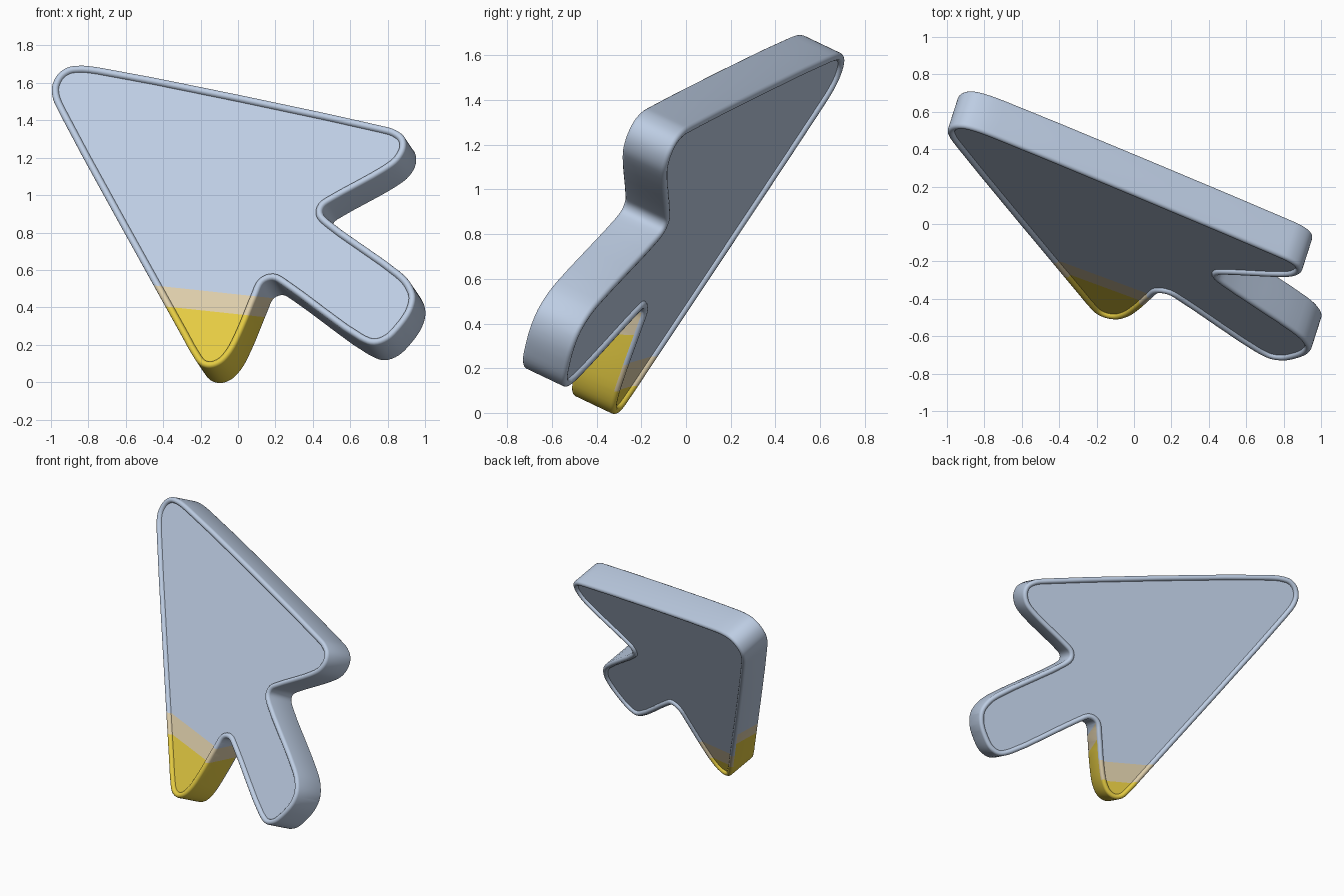
import bpy, bmesh, math
from mathutils import Vector

if "Cube" in bpy.data.objects:
    bpy.data.objects.remove(bpy.data.objects["Cube"])

# Outline of the pointer's front rim as (x, z), clockwise from the upper left tip
OUTLINE = [(-.952, 1.433), (-.99, 1.52), (-.993, 1.58), (-.963, 1.642), (-.91, 1.68),
           (-.845, 1.69), (-.738, 1.68), (.76, 1.371), (.845, 1.346), (.893, 1.305),
           (.898, 1.246), (.862, 1.18), (.79, 1.124), (.51, .968), (.462, .935),
           (.453, .905), (.485, .866), (.87, .587), (.925, .526), (.95, .455),
           (.931, .374), (.872, .287), (.805, .222), (.73, .196), (.65, .222),
           (.25, .508), (.185, .544), (.138, .527), (.105, .458), (.03, .275),
           (-.03, .157), (-.085, .097), (-.145, .074), (-.2, .088), (-.25, .155), (-.30, .245)]
NORMAL = Vector((.316, 1, -.49)).normalized()   # from front to back
DEPTH = Vector((.052, .162, -.077))             # front rim to back rim
BEAD = .019                                     # rim bead radius
STEPS = 6


def lift(x, z):
    """Place a front outline point on the tilted plane."""
    return Vector((x, -.316 * x + .49 * z - .575, z))


def smooth_loop(pts, steps):
    """Closed centripetal spline through the points."""
    out, n = [], len(pts)
    for i in range(n):
        p = [pts[(i + k - 1) % n] for k in range(4)]
        t = [0]
        for a, b in zip(p, p[1:]):
            t.append(t[-1] + math.sqrt((b - a).length))
        for s in range(steps):
            u = t[1] + (t[2] - t[1]) * s / steps
            q = list(p)
            for level, spans in ((1, 3), (2, 2)):
                q = [q[k].lerp(q[k + 1], (u - t[k]) / (t[k + level] - t[k]))
                     for k in range(spans)]
            out.append(q[0].lerp(q[1], (u - t[1]) / (t[2] - t[1])))
    return out


def material(name, rgb):
    m = bpy.data.materials.new(name)
    m.diffuse_color = (*rgb, 1)
    m.use_nodes = True
    m.node_tree.nodes["Principled BSDF"].inputs["Base Color"].default_value = m.diffuse_color
    return m


path = smooth_loop([lift(x, z) for x, z in OUTLINE], 4)
count = len(path)
inward = [NORMAL.cross(path[(i + 1) % count] - path[i - 1]).normalized() for i in range(count)]

# Slab: front bead, side wall and back bead as one swept section
section = []
for side in (0, 1):
    for k in range(STEPS + 1):
        a = math.pi * k / STEPS
        sign = 1 if side else -1
        section.append((BEAD * (1 - sign * math.cos(a)),
                        NORMAL * (sign * BEAD * math.sin(a)) + DEPTH * side))
bm = bmesh.new()
loops = [[bm.verts.new(p + q * inset + shift) for p, q in zip(path, inward)]
         for inset, shift in section]
back = bm.faces.layers.int.new("back")
for j, (a, b) in enumerate(zip(loops, loops[1:])):
    for i in range(count):
        k = (i + 1) % count
        f = bm.faces.new((a[i], a[k], b[k], b[i]))
        f[back] = int(j > STEPS)

# Recessed front and back panels
panels = [bm.faces.new(loops[0]), bm.faces.new(loops[-1])]
panels[1][back] = 1
bmesh.ops.recalc_face_normals(bm, faces=bm.faces[:])
bmesh.ops.triangulate(bm, faces=panels)

# Dipped tip: cut the colour borders, which sit lower on the back
BORDERS = {0: (.363, .469), 1: (.10, .225)}
SLOPE = .107
for is_back, heights in BORDERS.items():
    for h in heights:
        faces = [f for f in bm.faces if f[back] == is_back]
        geom = list({e for f in faces for e in f.edges}) + faces
        geom += list({v for f in faces for v in f.verts})
        bmesh.ops.bisect_plane(bm, geom=geom, dist=1e-5, plane_co=(0, 0, h),
                               plane_no=(SLOPE, 0, 1))
for f in bm.faces:
    c = f.calc_center_median()
    low, high = BORDERS[f[back]]
    level = c.z + SLOPE * c.x
    if c.x < .23:
        f.material_index = 2 if level < low else 1 if level < high else 0

mesh = bpy.data.meshes.new("pointer_slab")
bm.to_mesh(mesh)
bm.free()
slab = bpy.data.objects.new("pointer_slab", mesh)
bpy.context.collection.objects.link(slab)
for m in (material("pale blue grey", (.51, .61, .77)),
          material("sand", (.72, .61, .40)),
          material("yellow", (.78, .60, .055))):
    mesh.materials.append(m)
bpy.context.view_layer.objects.active = slab
slab.select_set(True)
bpy.ops.object.shade_smooth_by_angle(angle=math.radians(40))
